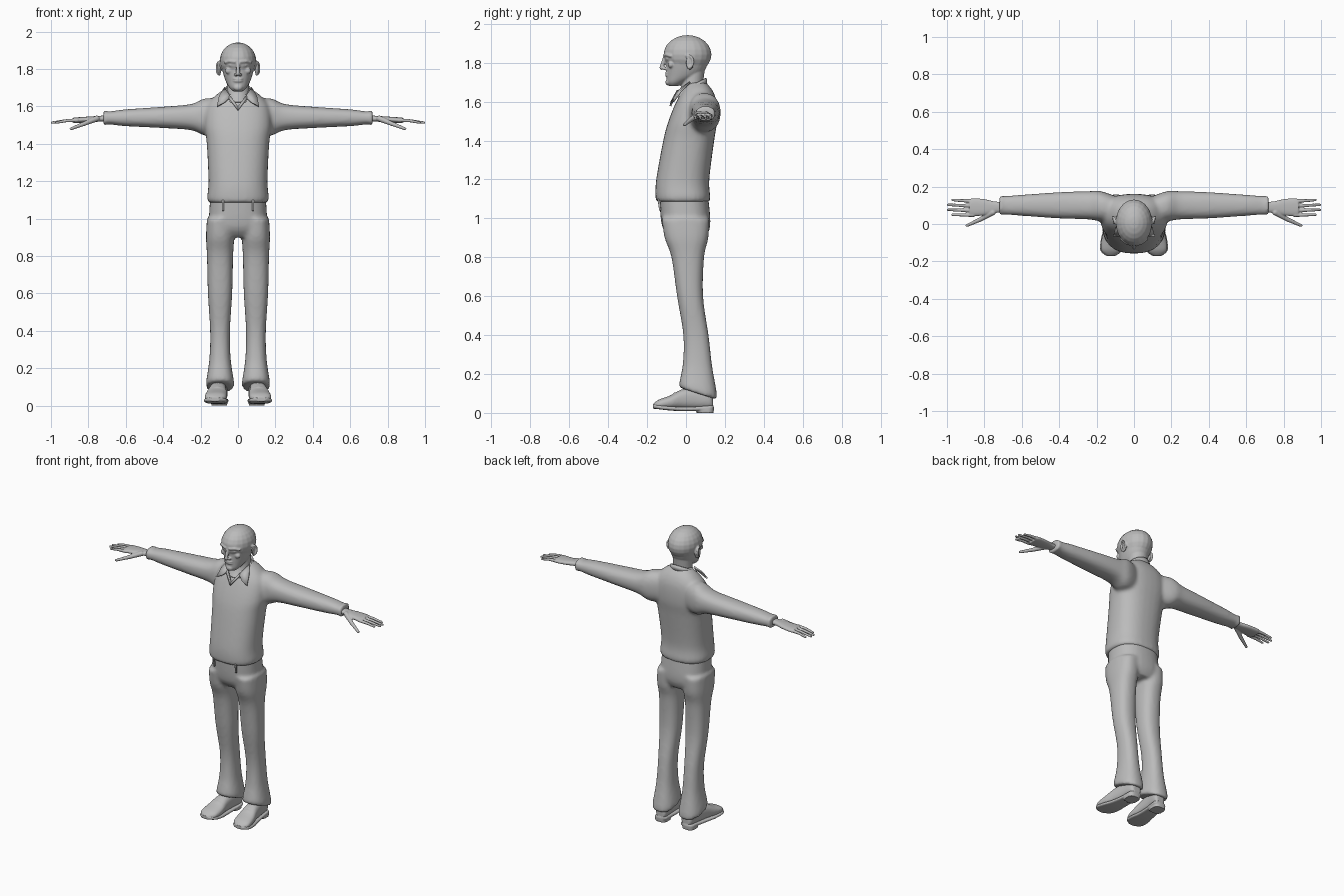
import bpy, bmesh, math
from mathutils import Vector, Matrix

cube = bpy.data.objects.get("Cube")
if cube:
    bpy.data.objects.remove(cube, do_unlink=True)

shade = (.5, .5, .5, 1)
grey = bpy.data.materials.new("plain grey")
grey.use_nodes = True
grey.diffuse_color = shade
grey.node_tree.nodes["Principled BSDF"].inputs["Base Color"].default_value = shade


def spline(rows, steps=6):
    """Catmull-Rom interpolation of section rows."""
    rows = [Vector(row) for row in rows]
    padded = [rows[0]] + rows + [rows[-1]]
    result = []
    for before, start, end, after in zip(padded, padded[1:], padded[2:], padded[3:]):
        leave, arrive = (end - before) / 2, (after - start) / 2
        for step in range(steps):
            t = step / steps
            bend = leave * (1 - t) - arrive * t + (end - start) * (t + t - 1)
            result.append(start.lerp(end, t) + bend * t * (1 - t))
    return result + [rows[-1]]


def loft(bm, rows, axis="z", power=2.4, sides=32):
    """Closed skin through rows of (position, centre u, half u, centre v, half v)."""
    rings = []
    for position, centre_u, half_u, centre_v, half_v in spline(rows):
        ring = []
        for i in range(sides):
            angle = math.tau * i / sides
            cosine, sine = math.cos(angle), math.sin(angle)
            u = centre_u + half_u * math.copysign(abs(cosine) ** (2 / power), cosine)
            v = centre_v + half_v * math.copysign(abs(sine) ** (2 / power), sine)
            place = {"x": (position, u, v), "y": (u, position, v), "z": (u, v, position)}[axis]
            ring.append(bm.verts.new(place))
        rings.append(ring)
    for lower, upper in zip(rings, rings[1:]):
        for i in range(sides):
            bm.faces.new((lower[i - 1], lower[i], upper[i], upper[i - 1]))
    bm.faces.new(rings[0])
    bm.faces.new(rings[-1])


def upright(bm, rows, centre=0, power=2.4):
    """Vertical loft through rows of (height, half width, front, back)."""
    loft(bm, [(z, centre, width, (front + back) / 2, (back - front) / 2)
              for z, width, front, back in rows], power=power)


def ball(bm, centre, size, turn=0):
    matrix = (Matrix.Translation(centre) @ Matrix.Rotation(turn, 4, "Z")
              @ Matrix.Diagonal(size).to_4x4())
    bmesh.ops.create_uvsphere(bm, u_segments=20, v_segments=12, radius=1, matrix=matrix)


def limb(bm, points, thick, thin):
    """Rounded chain tapering evenly from thick to thin."""
    points = [Vector(point) for point in points]
    radii = [thick + (thin - thick) * i / (len(points) - 1) for i in range(len(points))]
    for point, radius in zip(points, radii):
        ball(bm, point, (radius, radius, radius))
    for start, end, wide, narrow in zip(points, points[1:], radii, radii[1:]):
        along = end - start
        matrix = Matrix.Translation((start + end) / 2) @ along.to_track_quat("Z", "Y").to_matrix().to_4x4()
        bmesh.ops.create_cone(bm, cap_ends=True, segments=14, radius1=wide, radius2=narrow,
                              depth=along.length, matrix=matrix)


def mirror(bm):
    copy = bmesh.ops.duplicate(bm, geom=bm.verts[:] + bm.edges[:] + bm.faces[:])["geom"]
    for item in copy:
        if isinstance(item, bmesh.types.BMVert):
            item.co.x *= -1


def finish(name, bm, voxel=0, smooth=0, thickness=0):
    bmesh.ops.recalc_face_normals(bm, faces=bm.faces[:])
    mesh = bpy.data.meshes.new(name)
    bm.to_mesh(mesh)
    bm.free()
    mesh.materials.append(grey)
    mesh.shade_smooth()
    part = bpy.data.objects.new(name, mesh)
    bpy.context.collection.objects.link(part)
    if thickness:
        solid = part.modifiers.new("thickness", "SOLIDIFY")
        solid.thickness, solid.offset = thickness, 0
    if voxel:
        blend = part.modifiers.new("blend", "REMESH")
        blend.mode, blend.voxel_size, blend.use_smooth_shade = "VOXEL", voxel, True
    if smooth:
        soften = part.modifiers.new("soften", "SMOOTH")
        soften.factor, soften.iterations = .5, smooth


# Sweater: sleeves on both sides blended into the torso
bm = bmesh.new()
sleeve = [(.06, .06, .09), (.17, .08, .1), (.25, .075, .07), (.4, .07, .057),
          (.6, .056, .045), (.69, .05, .035), (.72, .053, .044)]
loft(bm, [(x, .1 - max(0, .2 - x) / 5, depth, 1.545 - x / 100, height) for x, depth, height in sleeve], "x")
mirror(bm)
upright(bm, [(1.085, .156, -.15, .12), (1.11, .165, -.157, .125), (1.2, .158, -.153, .12),
             (1.4, .167, -.117, .145), (1.5, .18, -.09, .16), (1.6, .167, -.05, .157),
             (1.66, .118, -.015, .135), (1.7, .06, .01, .1)])
finish("sweater", bm, .011, 5)

# Trousers: two legs with slanted flared hems, blended into the hips
bm = bmesh.new()
upright(bm, [(1, .07, -.125, .12), (.9, .075, -.11, .115), (.8, .07, -.075, .093), (.6, .065, -.046, .088),
             (.4, .053, -.014, .116), (.25, .057, -.016, .134), (.13, .074, -.034, .158),
             (.1, .074, -.032, .156)], centre=.096)
for vert in bm.verts:
    vert.co.z -= max(0, .3 - vert.co.z) * 1.6 * (vert.co.y - .06)
mirror(bm)
upright(bm, [(1.13, .148, -.138, .112), (1, .156, -.13, .125), (.94, .157, -.115, .12), (.9, .12, -.08, .1)])
finish("trousers", bm, .011, 5)

# Head: ears, brows, lids, nostrils and cheeks on both sides of the skull, jaw and neck
bm = bmesh.new()
ball(bm, (.1, .02, 1.8), (.008, .022, .038), .35)
rim = [(math.sin(angle), math.cos(angle)) for angle in (-.5, .3, 1, 1.7, 2.4, 3.2)]
limb(bm, [(.105 + .008 * out, .015 + .022 * out, 1.805 + .032 * up) for out, up in rim], .006, .007)
limb(bm, [(.016, -.109, 1.838), (.045, -.1, 1.842), (.07, -.08, 1.834)], .009, .007)
ball(bm, (.036, -.092, 1.82), (.014, .011, .008))
ball(bm, (.012, -.11, 1.77), (.009, .011, .008))
ball(bm, (.05, -.077, 1.79), (.02, .016, .018))
mirror(bm)
ball(bm, (0, .008, 1.842), (.098, .123, .1))
upright(bm, [(1.68, .025, -.085, -.04), (1.7, .046, -.098, 0), (1.74, .068, -.1, .08),
             (1.8, .085, -.102, .113), (1.86, .09, -.113, .12)], power=2.1)
upright(bm, [(1.62, .066, -.06, .1), (1.68, .06, -.025, .088), (1.79, .06, -.02, .1)], power=2)
limb(bm, [(0, -.108, 1.832), (0, -.118, 1.8), (0, -.125, 1.774)], .009, .011)
for z in (1.735, 1.747):
    ball(bm, (0, -.097, z), (.026, .011, .006))
ball(bm, (0, -.092, 1.7), (.024, .014, .017))
finish("head", bm, .0045, 3)

# Hands: palm, four fingers and a thumb on each side
bm = bmesh.new()
loft(bm, [(x, .09, width, 1.58 - x / 16, .018 - x / 300) for x, width in
          ((.68, .03), (.74, .03), (.8, .043), (.86, .048), (.88, .042))], "x")
for finger in range(-3, 4, 2):
    y = .085 + finger * .0125
    tip = .998 - .003 * finger ** 2
    limb(bm, [(.86, y, 1.526), (.92, y * 1.02, 1.523), (tip, y * 1.05, 1.513)], .0105, .007)
limb(bm, [(.755, .062, 1.535), (.82, .025, 1.508), (.893, -.008, 1.48)], .016, .008)
mirror(bm)
finish("hands", bm, .004, 3)

# Shoes: rounded uppers with laces, then soles with a heel block on the same outline
outline = [(.14, .025, .08), (.12, .04, .12), (.05, .042, .13), (-.02, .048, .12),
           (-.08, .058, .09), (-.14, .055, .068), (-.17, .022, .045)]
bm = bmesh.new()
loft(bm, [(y, .107 - y / 10, half, (top + .02) / 2, (top - .02) / 2) for y, half, top in outline], "y")
for y in (-.02, -.04, -.06):
    lace = [(.11 + side * .033, y, .127 + y * .4 - .012 * abs(side)) for side in (-1, 0, 1)]
    limb(bm, lace, .004, .004)
mirror(bm)
finish("shoes", bm, .006, 3)

bm = bmesh.new()
loft(bm, [(y, .107 - y / 10, half + .004, .02 + y * y / 2, .011) for y, half, top in outline], "y", 4)
upright(bm, [(0, .042, .055, .142), (.03, .043, .055, .144)], centre=.1, power=3)
mirror(bm)
finish("soles", bm, .005, 1)

# Shirt collar: tilted band around the neck, open at the front
bm = bmesh.new()
segments = 40
rings = []
for radius, rise in ((.074, 0), (.07, .035)):
    ring = []
    for i in range(segments):
        angle = math.tau * i / segments
        y = .038 + (radius - .006) * math.sin(angle)
        ring.append(bm.verts.new((radius * math.cos(angle), y, 1.635 + rise + y / 2)))
    rings.append(ring)
for i in range(segments):
    if i not in (30, 31):
        bm.faces.new((rings[0][i - 1], rings[0][i], rings[1][i], rings[1][i - 1]))
finish("collar_band", bm, thickness=.008)

# Collar points folded over the sweater, and the edge of the V neckline
bm = bmesh.new()
for corners in ([(.072, .02, 1.7), (.1, -.025, 1.655), (.112, -.065, 1.6), (.075, -.065, 1.62), (.04, -.045, 1.65)],
                [(.045, -.042, 1.66), (.048, -.052, 1.64), (0, -.08, 1.577), (0, -.075, 1.6)]):
    bm.faces.new([bm.verts.new(corner) for corner in corners])
mirror(bm)
finish("collar_points", bm, thickness=.009)

# Belt loops hanging below the hem
bm = bmesh.new()
upright(bm, [(1.04, .005, -.138, -.128), (1.1, .005, -.146, -.134)], centre=.08, power=6)
mirror(bm)
finish("belt_loops", bm)
